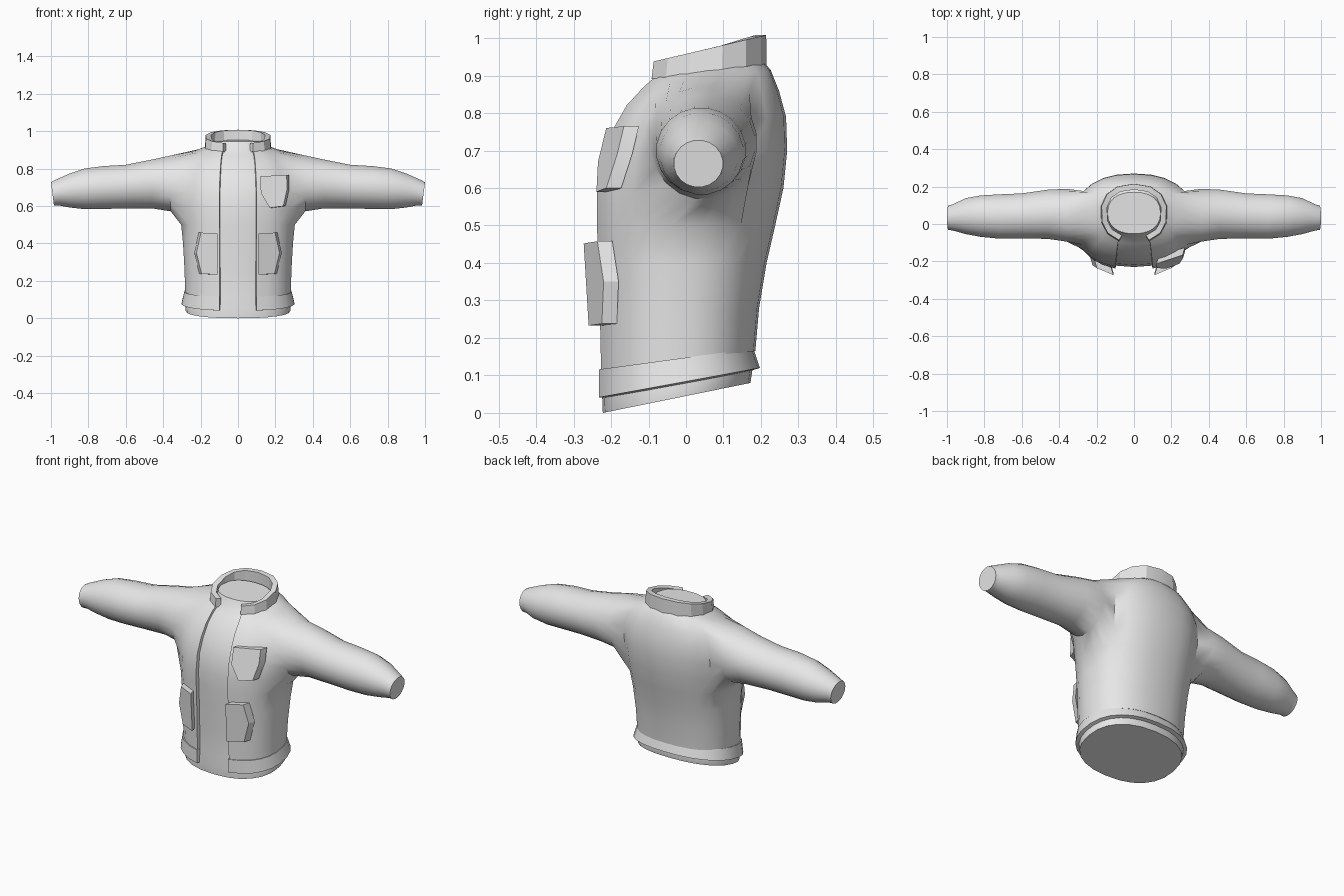
import bpy, bmesh, math

cube = bpy.data.objects.get("Cube")
if cube:
    bpy.data.objects.remove(cube, do_unlink=True)

grey = bpy.data.materials.new("cloth grey")
grey.use_nodes = True
grey.diffuse_color = (0.8, 0.8, 0.8, 1)
grey.node_tree.nodes["Principled BSDF"].inputs["Base Color"].default_value = (0.8, 0.8, 0.8, 1)

COLS = 24
POWER = 2 / 2.3  # slightly squared ellipse


def spow(v):
    return math.copysign(abs(v) ** POWER, v)


def ring(bm, section, gap, cols):
    """One tilted body ring, open at the front over |x| < gap."""
    z_front, z_back, half, y_front, y_back = section
    mid, depth = (y_front + y_back) / 2, (y_back - y_front) / 2
    start = math.asin((gap / half) ** (1 / POWER))
    verts = []
    for i in range(cols + 1):
        t = start + (2 * math.pi - 2 * start) * i / cols
        y = -spow(math.cos(t))
        z = z_front + (z_back - z_front) * (y + 1) / 2
        verts.append(bm.verts.new((half * spow(math.sin(t)), mid + depth * y, z)))
    return verts


def skin(bm, rows, skip=lambda r, c: False):
    for r in range(len(rows) - 1):
        for c in range(len(rows[r]) - 1):
            if not skip(r, c):
                bm.faces.new((rows[r][c], rows[r][c + 1], rows[r + 1][c + 1], rows[r + 1][c]))


def finish(bm, name, thickness=0, angle=40):
    bmesh.ops.remove_doubles(bm, verts=bm.verts, dist=0.0001)
    bmesh.ops.delete(bm, geom=[v for v in bm.verts if not v.link_faces], context='VERTS')
    bmesh.ops.recalc_face_normals(bm, faces=bm.faces)
    back = max(bm.faces, key=lambda f: f.calc_center_median().y)
    if back.normal.y < 0:
        bmesh.ops.reverse_faces(bm, faces=bm.faces)
    mesh = bpy.data.meshes.new(name)
    bm.to_mesh(mesh)
    bm.free()
    mesh.materials.append(grey)
    obj = bpy.data.objects.new(name, mesh)
    bpy.context.collection.objects.link(obj)
    bpy.ops.object.select_all(action='DESELECT')
    obj.select_set(True)
    bpy.context.view_layer.objects.active = obj
    if thickness:
        mod = obj.modifiers.new("thickness", 'SOLIDIFY')
        mod.thickness = thickness
        mod.offset = -1
        bpy.ops.object.modifier_apply(modifier=mod.name)
    bpy.ops.object.shade_smooth_by_angle(angle=math.radians(angle))
    return obj


# Torso sections: z front, z back, half width, y front, y back
TORSO = [
    (0.11, 0.165, 0.283, -0.235, 0.185),
    (0.25, 0.28, 0.287, -0.238, 0.195),
    (0.40, 0.40, 0.295, -0.242, 0.215),
    (0.50, 0.50, 0.305, -0.246, 0.238),
    (0.58, 0.60, 0.315, -0.246, 0.26),
    (0.67, 0.70, 0.325, -0.235, 0.27),
    (0.75, 0.79, 0.32, -0.205, 0.267),
    (0.82, 0.86, 0.29, -0.165, 0.248),
    (0.87, 0.915, 0.23, -0.12, 0.226),
    (0.90, 0.935, 0.165, -0.09, 0.208),
]
# Sleeve sections: x, y centre, y radius, z bottom, z top
SLEEVE = [
    (0.36, 0.047, 0.143, 0.57, 0.872),
    (0.46, 0.052, 0.133, 0.586, 0.85),
    (0.60, 0.043, 0.122, 0.586, 0.822),
    (0.72, 0.04, 0.12, 0.583, 0.815),
    (0.82, 0.042, 0.112, 0.582, 0.802),
    (0.90, 0.042, 0.097, 0.591, 0.775),
    (0.97, 0.035, 0.07, 0.603, 0.74),
    (0.992, 0.033, 0.066, 0.602, 0.728),
]
# Armhole limits in the torso grid
R0, R1, C0, C1 = 3, 8, 3, 8

# Jacket: open torso with sleeves bridged into the armholes
bm = bmesh.new()
gaps = [0.1, 0.1, 0.1, 0.1, 0.1, 0.1, 0.097, 0.093, 0.088, 0.08]
rows = [ring(bm, s, g, COLS) for s, g in zip(TORSO, gaps)]
skin(bm, rows, lambda r, c: R0 <= r < R1 and (C0 <= c < C1 or COLS - C1 <= c < COLS - C0))
path = [(R0, c) for c in range(C0, C1)] + [(r, C1) for r in range(R0, R1)]
path += [(R1, c) for c in range(C1, C0, -1)] + [(r, C0) for r in range(R1, R0, -1)]
for side in (1, -1):
    loops = [[rows[r][c if side > 0 else COLS - c] for r, c in path]]
    for x, y, ry, low, high in SLEEVE:
        loop = []
        for i in range(len(path)):
            a = 2 * math.pi * i / len(path) - 0.75 * math.pi
            tilt = 0.008 * math.sin(a) if x > 0.95 else 0
            loop.append(bm.verts.new((side * (x + tilt), y + ry * math.cos(a),
                                      (low + high) / 2 + (high - low) / 2 * math.sin(a))))
        loops.append(loop)
    skin(bm, [l + l[:1] for l in loops])
    bm.faces.new(loops[-1])
finish(bm, "jacket", 0.02)

# Hem band
bm = bmesh.new()
skin(bm, [ring(bm, s, 0.1, COLS) for s in (
    (0.04, 0.12, 0.303, -0.24, 0.197), (0.115, 0.172, 0.288, -0.24, 0.18))])
finish(bm, "hem_band", 0.02)

# Standing collar
bm = bmesh.new()
skin(bm, [ring(bm, s, 0.08, 12) for s in (
    (0.89, 0.925, 0.18, -0.103, 0.215), (0.935, 1.008, 0.176, -0.098, 0.214))])
finish(bm, "collar", 0.03, 25)

# Inner shirt filling the front opening, closed at hem and neck
bm = bmesh.new()
sections = [(0.0, 0.08, 0.28, -0.222, 0.172), (0.05, 0.12, 0.284, -0.224, 0.178)]
sections += [(zf, zb, w - 0.02, f + 0.016, b - 0.016) for zf, zb, w, f, b in TORSO]
sections += [(0.945, 0.952, 0.142, -0.052, 0.17)]
rows = [ring(bm, s, 0, COLS) for s in sections]
skin(bm, rows)
for end in (rows[0], rows[-1]):
    bm.faces.new(end[:-1])
finish(bm, "inner_shirt")


def pocket(name, outline, y, slope_x, slope_z, side=1, depth=0.04):
    """Slanted plate; y is the outer depth at the first outline corner."""
    bm = bmesh.new()
    x0, z0 = outline[0]
    layers = [[bm.verts.new((side * (x + k * 0.3), y + k + slope_x * (x - x0) + slope_z * (z - z0), z))
               for x, z in outline] for k in (0, depth)]
    skin(bm, [l + l[:1] for l in layers])
    for l in layers:
        bm.faces.new(l)
    finish(bm, name, 0, 20)


# Pockets
pocket("chest_pocket", [(0.12, 0.76), (0.26, 0.765), (0.262, 0.69), (0.242, 0.6),
                        (0.17, 0.59), (0.122, 0.67)], -0.213, 0.33, 0.25)
hip = [(0.11, 0.452), (0.198, 0.458), (0.222, 0.35), (0.195, 0.238), (0.11, 0.233)]
pocket("left_hip_pocket", hip, -0.273, 0.42, -0.06)
pocket("right_hip_pocket", hip, -0.273, 0.42, -0.06, -1)
